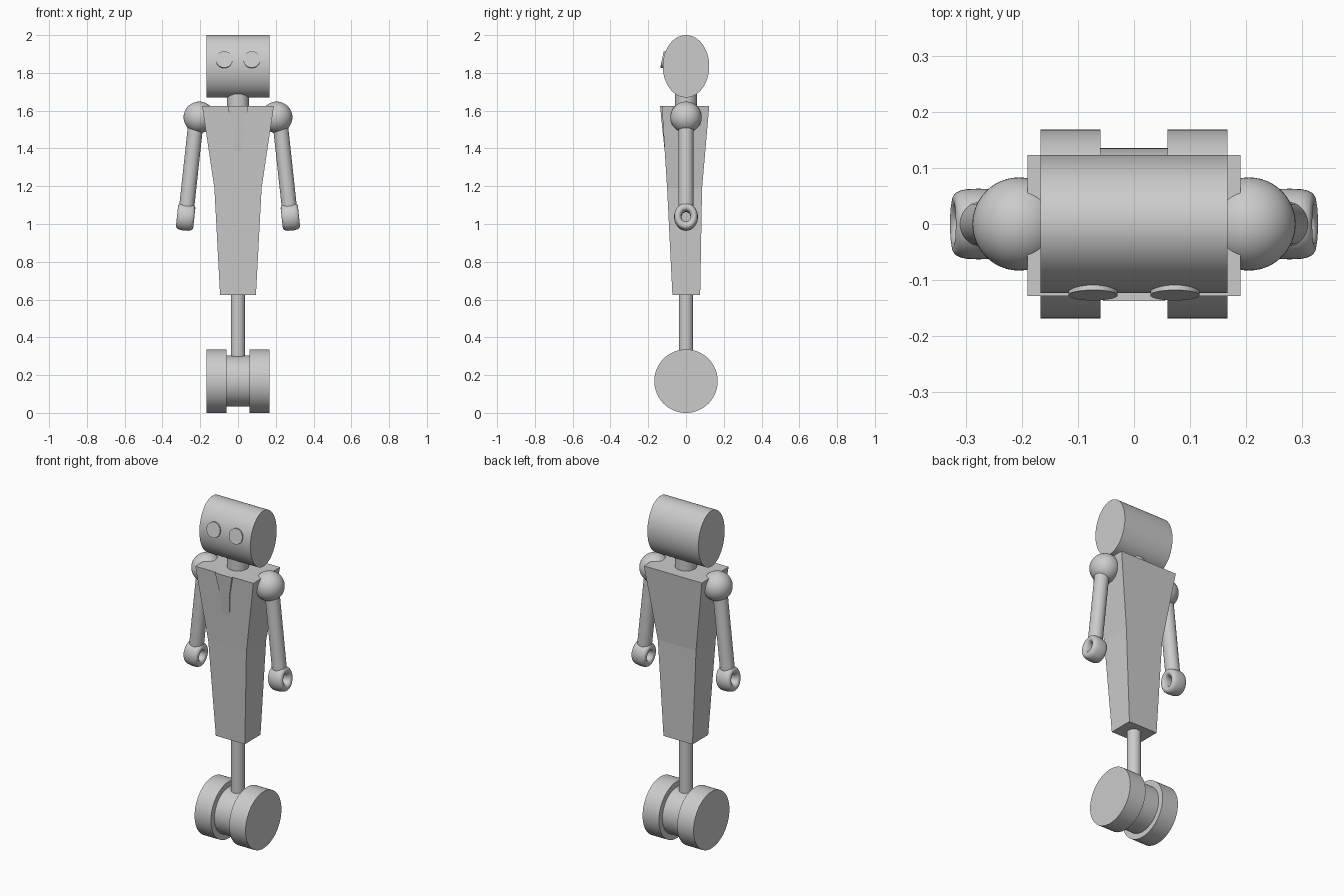
import bpy, bmesh, math
from mathutils import Vector, Matrix

if "Cube" in bpy.data.objects:
    bpy.data.objects.remove(bpy.data.objects["Cube"])


def smooth(ob):
    bpy.ops.object.select_all(action='DESELECT')
    ob.select_set(True)
    bpy.context.view_layer.objects.active = ob
    bpy.ops.object.shade_smooth_by_angle(angle=math.radians(40))
    return ob


def rod(name, a, b, r, scale_y=1.0):
    """Cylinder between two points, optionally squashed in world y."""
    a, b = Vector(a), Vector(b)
    bm = bmesh.new()
    rot = Vector((0, 0, 1)).rotation_difference(b - a).to_matrix().to_4x4()
    mat = Matrix.Translation((a + b) / 2) @ Matrix.Diagonal((1, scale_y, 1, 1)) @ rot
    bmesh.ops.create_cone(bm, cap_ends=True, segments=64, radius1=r, radius2=r,
                          depth=(b - a).length, matrix=mat)
    return smooth(finish(name, bm))


def finish(name, bm):
    bmesh.ops.recalc_face_normals(bm, faces=bm.faces)
    me = bpy.data.meshes.new(name)
    bm.to_mesh(me)
    bm.free()
    ob = bpy.data.objects.new(name, me)
    bpy.context.collection.objects.link(ob)
    return ob


def loft(name, sections):
    """Stack of rectangles (z, half width, front y, back y)."""
    bm = bmesh.new()
    rings = [[bm.verts.new((x, y, z)) for x, y in ((-w, f), (w, f), (w, b), (-w, b))]
             for z, w, f, b in sections]
    for lo, hi in zip(rings, rings[1:]):
        for i in range(4):
            j = (i + 1) % 4
            bm.faces.new((lo[i], lo[j], hi[j], hi[i]))
    bm.faces.new(rings[0])
    bm.faces.new(rings[-1])
    return finish(name, bm)


def ring_hand(name, center, tilt):
    """Rounded-square section spun round the x axis."""
    bm = bmesh.new()
    n, m = 40, 20
    rings = []
    for i in range(n):
        t = math.tau * i / n
        ring = []
        for k in range(m):
            c, s = math.cos(math.tau * k / m), math.sin(math.tau * k / m)
            r = 0.043 + 0.020 * math.copysign(abs(c) ** 0.8, c)
            x = 0.046 * math.copysign(abs(s) ** 0.7, s)
            ring.append(bm.verts.new((x, r * math.cos(t), 1.16 * r * math.sin(t))))
        rings.append(ring)
    for i in range(n):
        p, q = rings[i], rings[(i + 1) % n]
        for k in range(m):
            l = (k + 1) % m
            bm.faces.new((p[k], q[k], q[l], p[l]))
    bm.transform(Matrix.Translation(center) @ Matrix.Rotation(tilt, 4, 'Y'))
    return smooth(finish(name, bm))


# Head, neck and body
rod("head", (-0.167, 0, 1.835), (0.167, 0, 1.835), 0.165, 0.123 / 0.165)
rod("neck", (0, 0, 1.60), (0, 0, 1.72), 0.058)
loft("body", [(0.625, 0.095, -0.072, 0.075),
              (1.19, 0.125, -0.100, 0.085),
              (1.625, 0.19, -0.128, 0.123)])

# Narrow raised strip on the chest
loft("chest_strip", [(1.37, 0.025, -0.111, -0.09),
                     (1.50, 0.030, -0.125, -0.09),
                     (1.625, 0.055, -0.137, -0.09)])

# Mirrored parts
for side, s in (("left", -1), ("right", 1)):
    rod(side + "_eye", (s * 0.073, -0.09, 1.863), (s * 0.073, -0.127, 1.871), 0.044)
    bm = bmesh.new()
    bmesh.ops.create_uvsphere(bm, u_segments=48, v_segments=24, radius=0.083,
                              matrix=Matrix.Translation((s * 0.205, 0, 1.565)))
    smooth(finish(side + "_shoulder", bm))
    rod(side + "_arm", (s * 0.220, 0, 1.565), (s * 0.271, 0, 1.095), 0.04)
    ring_hand(side + "_hand", (s * 0.277, 0, 1.038), -s * math.radians(6))
    rod(side + "_wheel", (s * 0.06, 0, 0.168), (s * 0.167, 0, 0.168), 0.168)

# Stem and wheel hub
rod("stem", (0, 0, 0.25), (0, 0, 0.64), 0.038)
rod("hub", (-0.07, 0, 0.168), (0.07, 0, 0.168), 0.135)
